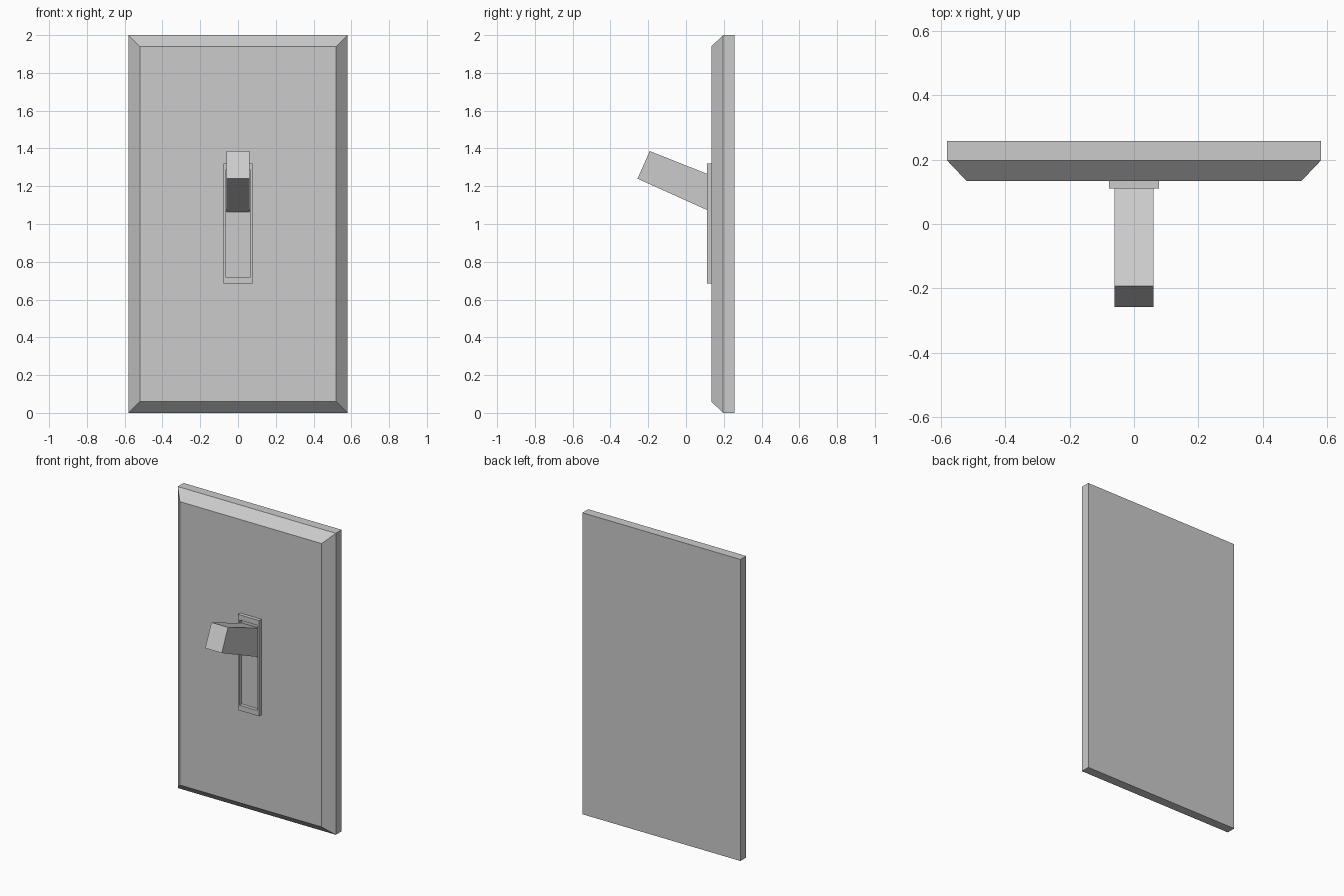
import bpy, bmesh
from mathutils import Vector

if "Cube" in bpy.data.objects:
    bpy.data.objects.remove(bpy.data.objects["Cube"])


def finish(bm, name):
    bmesh.ops.recalc_face_normals(bm, faces=bm.faces[:])
    me = bpy.data.meshes.new(name)
    bm.to_mesh(me)
    bm.free()
    ob = bpy.data.objects.new(name, me)
    bpy.context.collection.objects.link(ob)
    return ob


def stepped_panel(name, sections):
    """Closed solid from rectangles (half_width, z_low, z_high, y), back to front."""
    bm = bmesh.new()
    loops = []
    for hw, z0, z1, y in sections:
        loops.append([bm.verts.new((x, y, z)) for x, z in
                      ((-hw, z0), (hw, z0), (hw, z1), (-hw, z1))])
    for a, b in zip(loops, loops[1:]):
        for i in range(4):
            j = (i + 1) % 4
            bm.faces.new((a[i], a[j], b[j], b[i]))
    bm.faces.new(loops[0])
    bm.faces.new(loops[-1])
    return finish(bm, name)


def side_profile(name, pts, half_width):
    """Extrude a (y, z) outline across x."""
    bm = bmesh.new()
    face = bm.faces.new([bm.verts.new((-half_width, y, z)) for y, z in pts])
    out = bmesh.ops.extrude_face_region(bm, geom=[face], use_keep_orig=True)
    verts = [g for g in out["geom"] if isinstance(g, bmesh.types.BMVert)]
    bmesh.ops.translate(bm, verts=verts, vec=Vector((2 * half_width, 0, 0)))
    return finish(bm, name)


# Wall plate with chamfered front border
stepped_panel("wall_plate", [
    (0.58, 0.0, 2.0, 0.258),
    (0.58, 0.0, 2.0, 0.197),
    (0.52, 0.06, 1.94, 0.134),
])

# Raised rim around the shallow toggle slot
stepped_panel("slot_rim", [
    (0.077, 0.685, 1.32, 0.136),
    (0.077, 0.685, 1.32, 0.11),
    (0.066, 0.72, 1.285, 0.11),
    (0.066, 0.72, 1.285, 0.133),
])

# Toggle lever tilted upward, slightly tapered
side_profile("toggle_lever", [
    (-0.257, 1.24), (0.136, 1.063), (0.136, 1.256), (-0.192, 1.386),
], 0.061)
